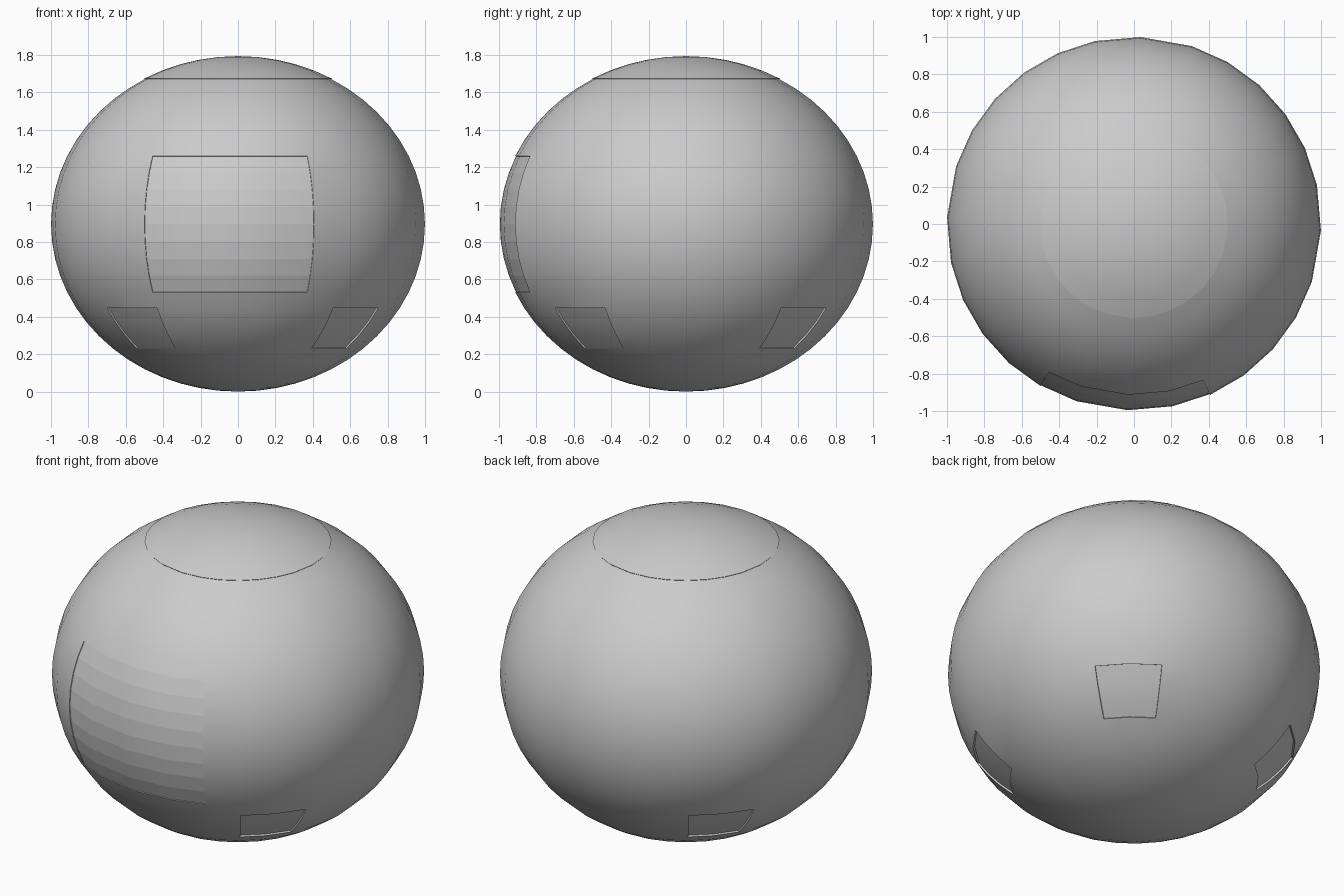
import bpy, bmesh
from math import sin, cos, radians

if "Cube" in bpy.data.objects:
    bpy.data.objects.remove(bpy.data.objects["Cube"])

H = 0.895                                   # half height and centre height
AZ = [q * 90 + a for q in range(4) for a in (-2, 12, 24, 36, 48, 60, 72)]
LAT = list(range(-84, 85, 6))


def point(az, lat):
    a, l = radians(az), radians(lat)
    return (cos(a) * cos(l), sin(a) * cos(l), H * sin(l))


def region(az, lat):
    """Which part a face belongs to, from the angles of its middle."""
    if lat > 60:
        return "lid"
    if -24 < lat < 24 and 240 < az < 294:
        return "front_panel"
    if -48 < lat < -30 and 36 < az % 90 < 60:
        return "foot_recess_%d" % (az // 90 + 1)
    return "body"


def build(name, scale=1.0, louvred=False):
    bm = bmesh.new()
    n = len(AZ)
    rings = [[bm.verts.new(point(a, l)) for a in AZ] for l in LAT]
    bottom, top = bm.verts.new((0, 0, -H)), bm.verts.new((0, 0, H))
    for i in range(n):
        j = (i + 1) % n
        mid = (AZ[i] + (AZ[j] if j else 358)) / 2
        for k in range(len(LAT) - 1):
            if region(mid, LAT[k] + 3) == name:
                bm.faces.new((rings[k][i], rings[k][j], rings[k + 1][j], rings[k + 1][i]))
        if region(mid, 87) == name:
            bm.faces.new((rings[-1][i], rings[-1][j], top))
        if region(mid, -87) == name:
            bm.faces.new((rings[0][j], rings[0][i], bottom))
    bmesh.ops.delete(bm, geom=[v for v in bm.verts if not v.link_faces], context='VERTS')
    sharp = []
    if louvred:                             # crisp horizontal bands
        for e in bm.edges:
            if abs(e.verts[0].co.z - e.verts[1].co.z) < 1e-4:
                e.smooth = False
    if scale != 1.0:
        # push the patch in or out, then join its rim to the body surface
        rim = [e for e in bm.edges if e.is_boundary]
        for v in bm.verts:
            v.co *= scale
        res = bmesh.ops.extrude_edge_only(bm, edges=rim)
        for v in res["geom"]:
            if isinstance(v, bmesh.types.BMVert):
                v.co /= scale
    bmesh.ops.recalc_face_normals(bm, faces=bm.faces)
    # keep the outer surface facing outwards
    if sum(f.normal.dot(f.calc_center_median()) * f.calc_area() for f in bm.faces) < 0:
        bmesh.ops.reverse_faces(bm, faces=bm.faces)
    for f in bm.faces:
        f.smooth = True
    for e in bm.edges:
        if e.is_manifold and e.calc_face_angle() > radians(30):
            e.smooth = False
    me = bpy.data.meshes.new(name)
    bm.to_mesh(me)
    bm.free()
    ob = bpy.data.objects.new(name, me)
    ob.location.z = H
    bpy.context.collection.objects.link(ob)
    return ob


# Flattened round body, raised lid, banded front panel
build("body")
build("lid", 1.004)
build("front_panel", 0.996, louvred=True)
# Four shallow recesses around the base
for q in range(4):
    build("foot_recess_%d" % (q + 1), 0.99)
